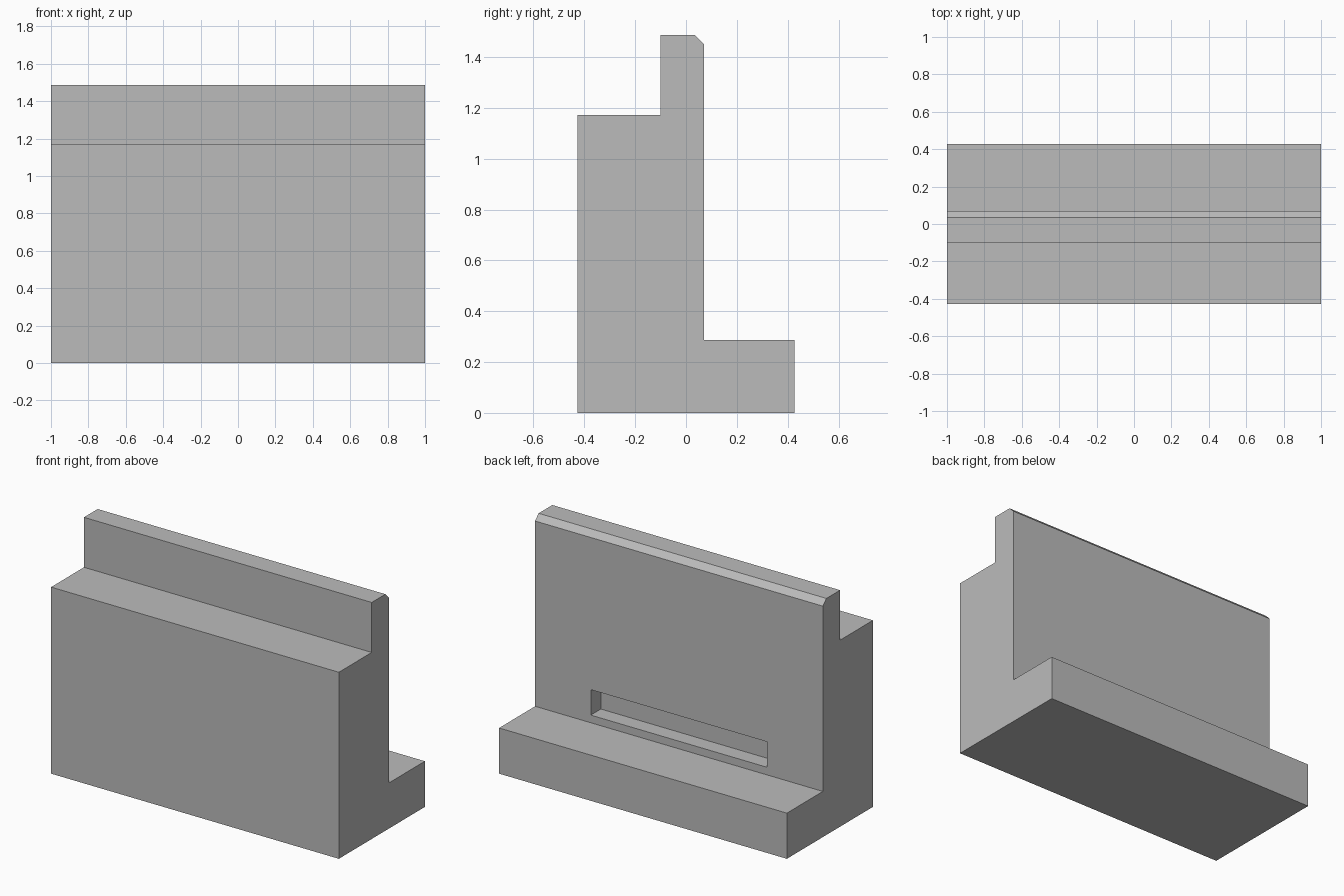
import bpy
import bmesh

cube = bpy.data.objects.get("Cube")
if cube:
    bpy.data.objects.remove(cube, do_unlink=True)

grey = bpy.data.materials.new("plain grey")
grey.use_nodes = True
colour = (0.5, 0.5, 0.5, 1)
grey.diffuse_color = colour
grey.node_tree.nodes["Principled BSDF"].inputs["Base Color"].default_value = colour


def prism(name, profile, half_width):
    """Extrude a (y, z) profile symmetrically along x."""
    bm = bmesh.new()
    face = bm.faces.new([bm.verts.new((-half_width, y, z)) for y, z in profile])
    side = bmesh.ops.extrude_face_region(bm, geom=[face])["geom"]
    verts = [v for v in side if isinstance(v, bmesh.types.BMVert)]
    bmesh.ops.translate(bm, verts=verts, vec=(2 * half_width, 0, 0))
    bmesh.ops.recalc_face_normals(bm, faces=bm.faces)
    mesh = bpy.data.meshes.new(name)
    bm.to_mesh(mesh)
    bm.free()
    mesh.materials.append(grey)
    obj = bpy.data.objects.new(name, mesh)
    bpy.context.collection.objects.link(obj)
    return obj


# Stepped body: rear ledge, tall wall with a chamfered rear top edge, front block
depth, wall_back, wall_front = 0.427, 0.07, -0.101
ledge, shelf, top, chamfer = 0.287, 1.172, 1.486, 0.035
body = prism("stepped_body", [
    (-depth, 0), (depth, 0), (depth, ledge), (wall_back, ledge),
    (wall_back, top - chamfer), (wall_back - chamfer, top),
    (wall_front, top), (wall_front, shelf), (-depth, shelf),
], 1)

# Long blind slot in the rear wall, just above the ledge
low, high, slot_depth = 0.335, 0.495, 0.1
floor, outside = wall_back - slot_depth, wall_back + 0.1
cutter = prism("slot_cutter", [
    (floor, low), (outside, low), (outside, high), (floor, high),
], 0.613)
cutter.hide_render = True

cut = body.modifiers.new("slot", "BOOLEAN")
cut.operation = "DIFFERENCE"
cut.solver = "EXACT"
cut.object = cutter
bpy.context.view_layer.objects.active = body
bpy.ops.object.modifier_apply(modifier=cut.name)
bpy.data.objects.remove(cutter, do_unlink=True)
